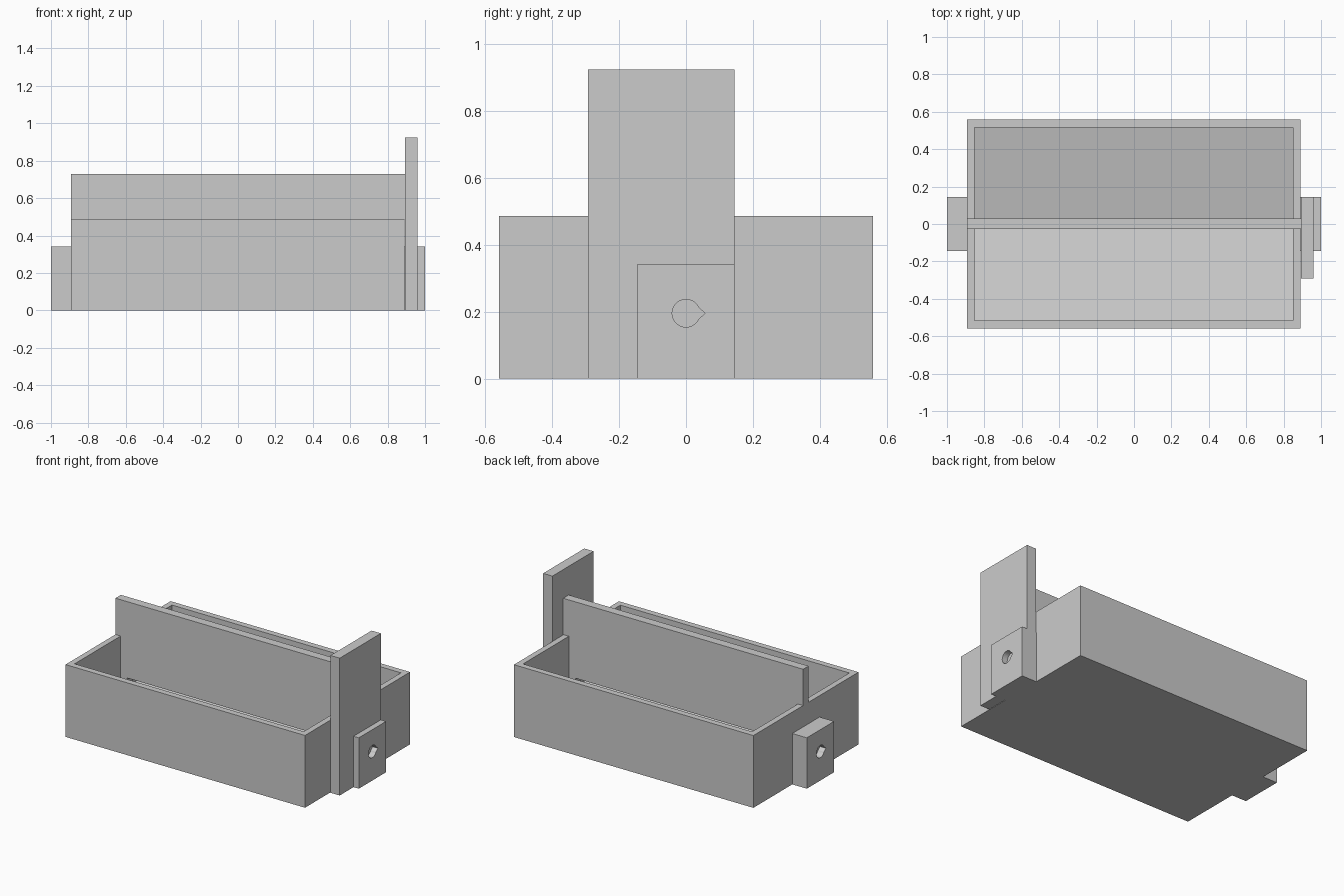
import bpy, bmesh, math

if "Cube" in bpy.data.objects:
    bpy.data.objects.remove(bpy.data.objects["Cube"])

grey = bpy.data.materials.new("plain grey")
grey.diffuse_color = (0.6, 0.6, 0.6, 1)
grey.use_nodes = True
grey.node_tree.nodes["Principled BSDF"].inputs["Base Color"].default_value = grey.diffuse_color


def prism(name, profile, x0, x1):
    """Extrude a closed (y, z) profile along x."""
    bm = bmesh.new()
    face = bm.faces.new([bm.verts.new((x0, y, z)) for y, z in profile])
    new = bmesh.ops.extrude_face_region(bm, geom=[face])["geom"]
    verts = [g for g in new if isinstance(g, bmesh.types.BMVert)]
    bmesh.ops.translate(bm, verts=verts, vec=(x1 - x0, 0, 0))
    bmesh.ops.recalc_face_normals(bm, faces=bm.faces)
    mesh = bpy.data.meshes.new(name)
    bm.to_mesh(mesh)
    bm.free()
    mesh.materials.append(grey)
    obj = bpy.data.objects.new(name, mesh)
    bpy.context.collection.objects.link(obj)
    return obj


def box(name, x0, x1, y0, y1, z0, z1):
    return prism(name, [(y0, z0), (y1, z0), (y1, z1), (y0, z1)], x0, x1)


def cut(obj, cutter):
    cutter.hide_render = True
    cutter.hide_set(True)
    mod = obj.modifiers.new("cut", "BOOLEAN")
    mod.operation = "DIFFERENCE"
    mod.solver = "EXACT"
    mod.object = cutter


# Tray with two compartments whose floors slope down to the middle
floor_low, floor_high = 0.1, 0.197
tray = box("tray", -0.892, 0.889, -0.558, 0.558, 0, 0.486)
for name, inner, outer in (("front", -0.028, -0.517), ("back", 0.03, 0.517)):
    profile = [(inner, floor_low), (outer, floor_high), (outer, 0.6), (inner, 0.6)]
    cut(tray, prism(name + "_compartment_cutter", profile, -0.853, 0.85))

# Long slot under the divider that joins the compartments
cut(tray, box("slot_cutter", -0.805, 0.802, -0.04, 0.042, floor_low + 0.003, 0.217))

# Raised divider between the compartments
box("divider", -0.892, 0.893, -0.028, 0.03, 0.486, 0.73)

# Tall end plate and the small mounting blocks
box("tall_plate", 0.892, 0.961, -0.292, 0.145, 0, 0.923)
right_block = box("right_block", 0.961, 1.0, -0.145, 0.145, 0, 0.342)
box("plate_spacer", 0.889, 0.892, -0.145, 0.145, 0, 0.342)
left_block = box("left_block", -1.0, -0.892, -0.145, 0.145, 0, 0.342)


# Round shaft holes with a pointed notch on one side
def hole_profile(side):
    r, zc, half = 0.0415, 0.195, math.radians(24)
    pts = [(side * 0.057, zc)]
    for i in range(25):
        a = half + (2 * math.pi - 2 * half) * i / 24
        pts.append((side * r * math.cos(a), zc + r * math.sin(a)))
    return pts


cut(right_block, prism("right_hole_cutter", hole_profile(1), 0.95, 1.05))
cut(left_block, prism("left_hole_cutter", hole_profile(-1), -1.05, -0.956))
